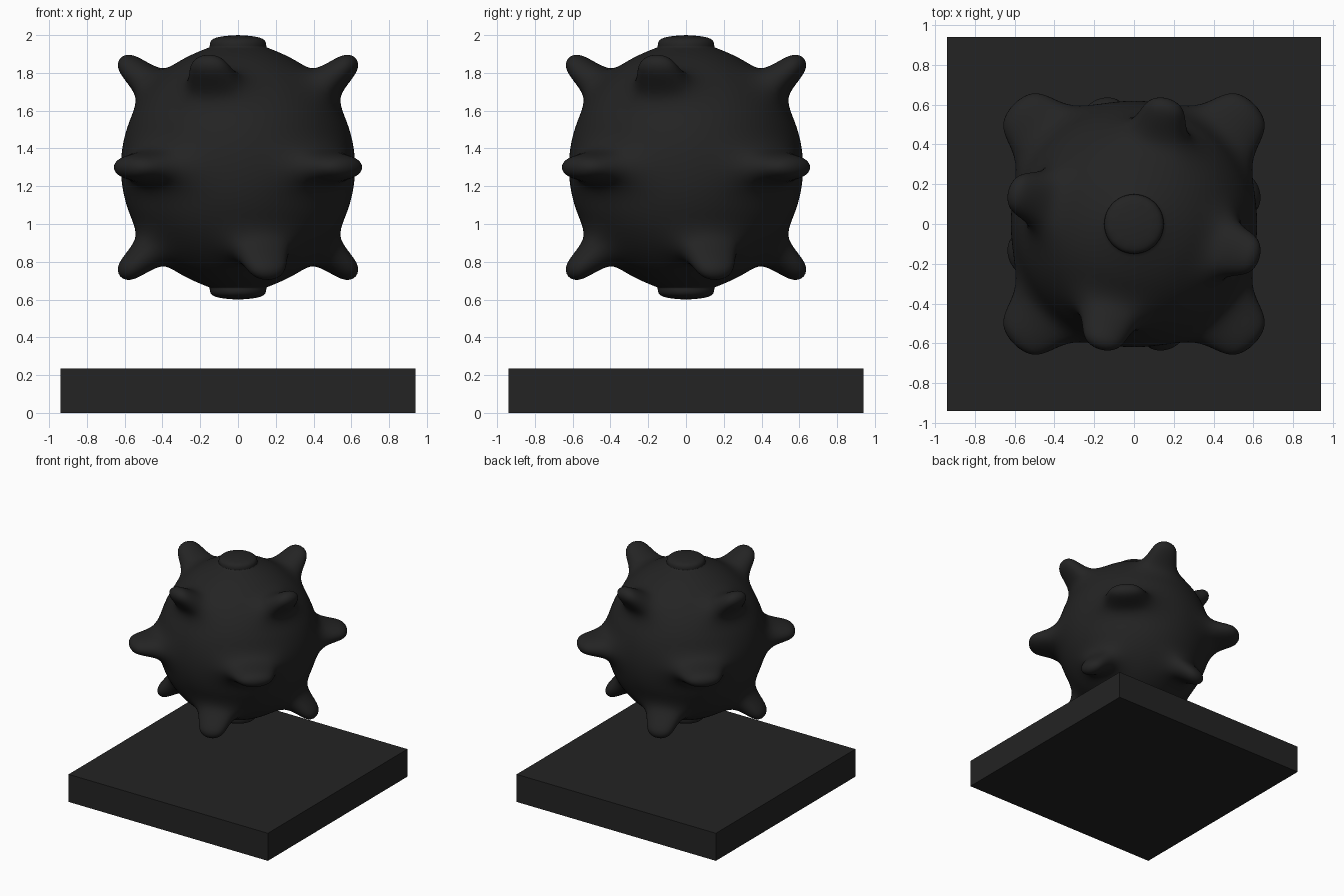
import bpy, bmesh, math
from mathutils import Vector

cube = bpy.data.objects.get("Cube")
if cube:
    bpy.data.objects.remove(cube, do_unlink=True)

SEGMENTS, BANDS = 12, 13
RADIUS, CENTRE_Z = 0.655, 1.3
STUD_LENGTH, CAP_LENGTH = 0.245, 0.05
BASE_HALF, BASE_HEIGHT = 0.94, 0.235

black = bpy.data.materials.new("matte black")
black.use_nodes = True
colour = (0.017, 0.017, 0.017, 1)
black.diffuse_color = colour
bsdf = next(n for n in black.node_tree.nodes if n.type == "BSDF_PRINCIPLED")
bsdf.inputs["Base Color"].default_value = colour
bsdf.inputs["Roughness"].default_value = 0.8


def add_object(name, bm, smooth):
    bmesh.ops.recalc_face_normals(bm, faces=bm.faces)
    mesh = bpy.data.meshes.new(name)
    bm.to_mesh(mesh)
    bm.free()
    mesh.materials.append(black)
    mesh.polygons.foreach_set("use_smooth", [smooth] * len(mesh.polygons))
    obj = bpy.data.objects.new(name, mesh)
    bpy.context.collection.objects.link(obj)
    return obj


def is_stud(face):
    """Three staggered rows of four studs: equator, upper and lower."""
    c = face.calc_center_median()
    row = round(math.degrees(math.asin(c.z / c.length)) * BANDS / 180)
    turn = round(math.degrees(math.atan2(c.y, c.x))) % 90
    return {0: 45, 3: 75, -3: 15}.get(row) == turn


# Studded ball: extrude chosen faces of a coarse sphere, then subdivide
bm = bmesh.new()
bmesh.ops.create_uvsphere(bm, u_segments=SEGMENTS, v_segments=BANDS, radius=RADIUS)
bm.normal_update()
studs = [f for f in bm.faces if is_stud(f)]
for face in bmesh.ops.extrude_discrete_faces(bm, faces=studs)["faces"]:
    face.normal_update()
    direction = face.normal.copy()
    if direction.dot(face.calc_center_median()) < 0:
        direction.negate()
    bmesh.ops.translate(bm, verts=face.verts, vec=direction * STUD_LENGTH)

# Round raised caps at both poles
for side in (1, -1):
    cap = [f for f in bm.faces if len(f.verts) == 3 and f.calc_center_median().z * side > 0]
    result = bmesh.ops.extrude_face_region(bm, geom=cap)["geom"]
    verts = [v for v in result if isinstance(v, bmesh.types.BMVert)]
    bmesh.ops.translate(bm, verts=verts, vec=Vector((0, 0, side * CAP_LENGTH)))

ball = add_object("studded_ball", bm, True)
ball.location.z = CENTRE_Z
subdivision = ball.modifiers.new("Subdivision", "SUBSURF")
subdivision.levels = subdivision.render_levels = 3

# Square base slab
bm = bmesh.new()
bmesh.ops.create_cube(bm, size=1)
bmesh.ops.scale(bm, verts=bm.verts, vec=(BASE_HALF * 2, BASE_HALF * 2, BASE_HEIGHT))
slab = add_object("base_slab", bm, False)
slab.location.z = BASE_HEIGHT / 2
